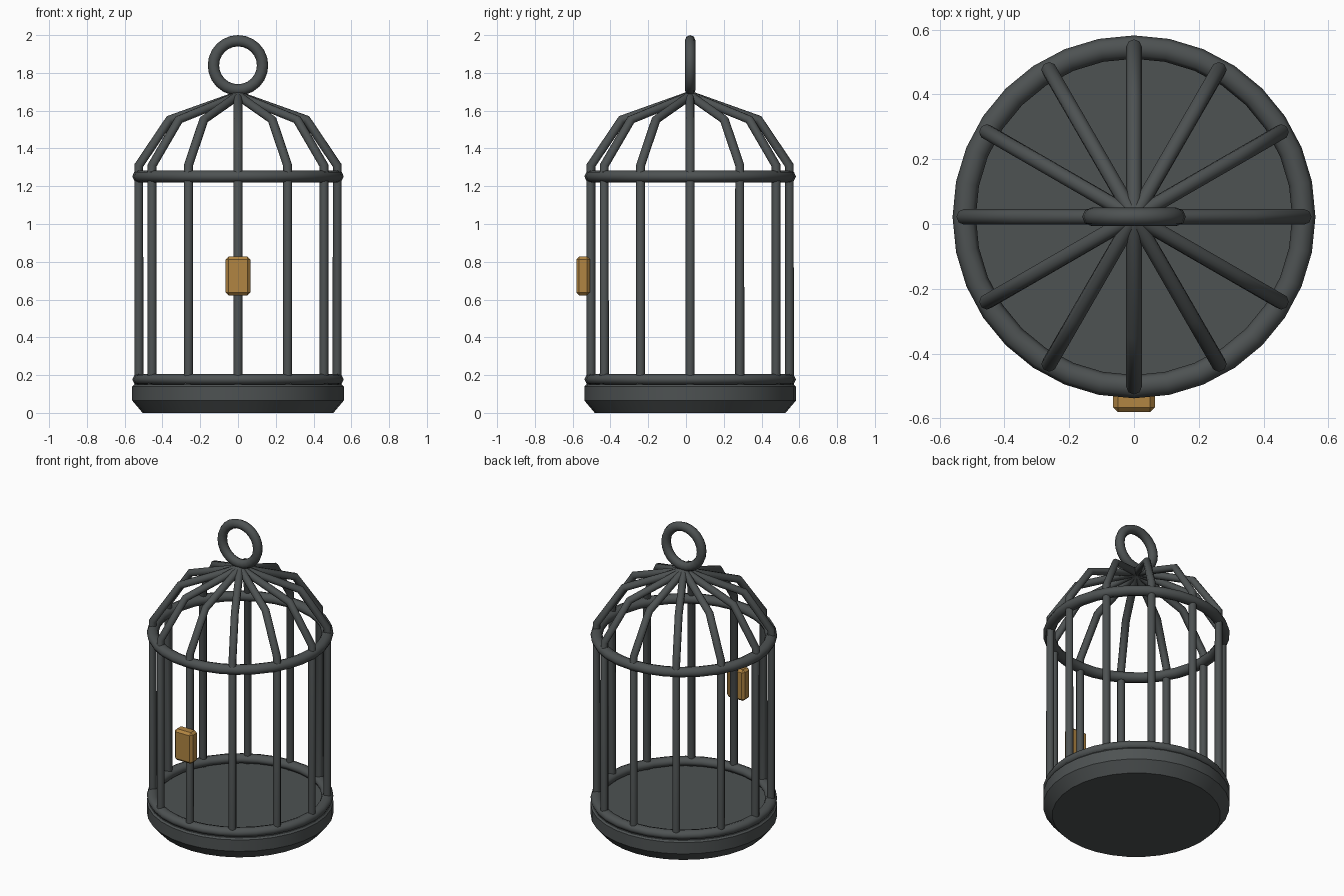
import bpy, bmesh
from math import sin, cos, pi, radians

cube = bpy.data.objects.get("Cube")
if cube:
    bpy.data.objects.remove(cube, do_unlink=True)

CY = 0.022          # cage axis, offset back to balance the latch
BAR_R = 0.525       # radius on which the bars stand


def material(name, rgb):
    m = bpy.data.materials.new(name)
    m.use_nodes = True
    m.diffuse_color = (*rgb, 1)
    m.node_tree.nodes["Principled BSDF"].inputs["Base Color"].default_value = (*rgb, 1)
    return m


iron = material("dark iron", (0.075, 0.084, 0.085))
brass = material("aged brass", (0.44, 0.235, 0.055))


def finish(obj, name, mat, angle=35):
    obj.name = name
    obj.data.materials.clear()
    obj.data.materials.append(mat)
    bpy.ops.object.select_all(action='DESELECT')
    obj.select_set(True)
    bpy.context.view_layer.objects.active = obj
    if angle:
        bpy.ops.object.shade_smooth_by_angle(angle=radians(angle))
    return obj


def lathe(name, profile, mat, sides=32):
    """Solid of revolution, capped at both ends."""
    bm = bmesh.new()
    rings = [[bm.verts.new((r * cos(2 * pi * i / sides), r * sin(2 * pi * i / sides), z))
              for i in range(sides)] for r, z in profile]
    for a, b in zip(rings, rings[1:]):
        for i in range(sides):
            j = (i + 1) % sides
            bm.faces.new((a[i], a[j], b[j], b[i]))
    bm.faces.new(rings[0][::-1])
    bm.faces.new(rings[-1])
    mesh = bpy.data.meshes.new(name)
    bm.to_mesh(mesh)
    bm.free()
    obj = bpy.data.objects.new(name, mesh)
    bpy.context.collection.objects.link(obj)
    obj.location.y = CY
    return finish(obj, name, mat)


def torus(name, z, major, minor, segments, squash=1, upright=False):
    bpy.ops.mesh.primitive_torus_add(
        location=(0, CY, z), rotation=(pi / 2 if upright else 0, 0, 0),
        major_radius=major, minor_radius=minor,
        major_segments=segments, minor_segments=8)
    obj = bpy.context.object
    obj.scale.z = squash
    return finish(obj, name, iron, 60)


def bar(name, angle, path):
    """Bent round bar following (radius, height) points at one angle."""
    curve = bpy.data.curves.new(name, 'CURVE')
    curve.dimensions = '3D'
    curve.bevel_depth = 0.024
    curve.bevel_resolution = 2
    curve.use_fill_caps = True
    spline = curve.splines.new('POLY')
    spline.points.add(len(path) - 1)
    for p, (r, z) in zip(spline.points, path):
        p.co = (r * cos(angle), r * sin(angle), z, 1)
    obj = bpy.data.objects.new(name, curve)
    bpy.context.collection.objects.link(obj)
    obj.location.y = CY
    bpy.ops.object.select_all(action='DESELECT')
    obj.select_set(True)
    bpy.context.view_layer.objects.active = obj
    bpy.ops.object.convert(target='MESH')
    return finish(bpy.context.object, name, iron, 50)


# Base tray with chamfered underside
lathe("base_tray", [(0.505, 0), (0.56, 0.065), (0.56, 0.14), (0.55, 0.15)], iron)

# Hoops around the bars
torus("lower_hoop", 0.177, 0.524, 0.036, 32, 0.83)
torus("upper_hoop", 1.252, 0.524, 0.036, 32, 0.9)

# Bars rising straight, then bending in to the crown
bar_path = [(BAR_R, 0.14), (BAR_R, 1.31), (0.362, 1.552), (0, 1.68)]
for i in range(12):
    bar(f"bar_{i + 1}", i * pi / 6, bar_path)

# Hanging ring
torus("hanging_ring", 1.84, 0.13, 0.03, 24, 0.95, upright=True)

# Latch block on the front bar
bpy.ops.mesh.primitive_cube_add(size=1, location=(0, -0.545, 0.725))
latch = bpy.context.object
latch.scale = (0.13, 0.072, 0.206)
bpy.ops.object.transform_apply(location=False, rotation=False, scale=True)
bevel = latch.modifiers.new("chamfer", 'BEVEL')
bevel.width = 0.015
bevel.segments = 1
finish(latch, "latch", brass, 0)
